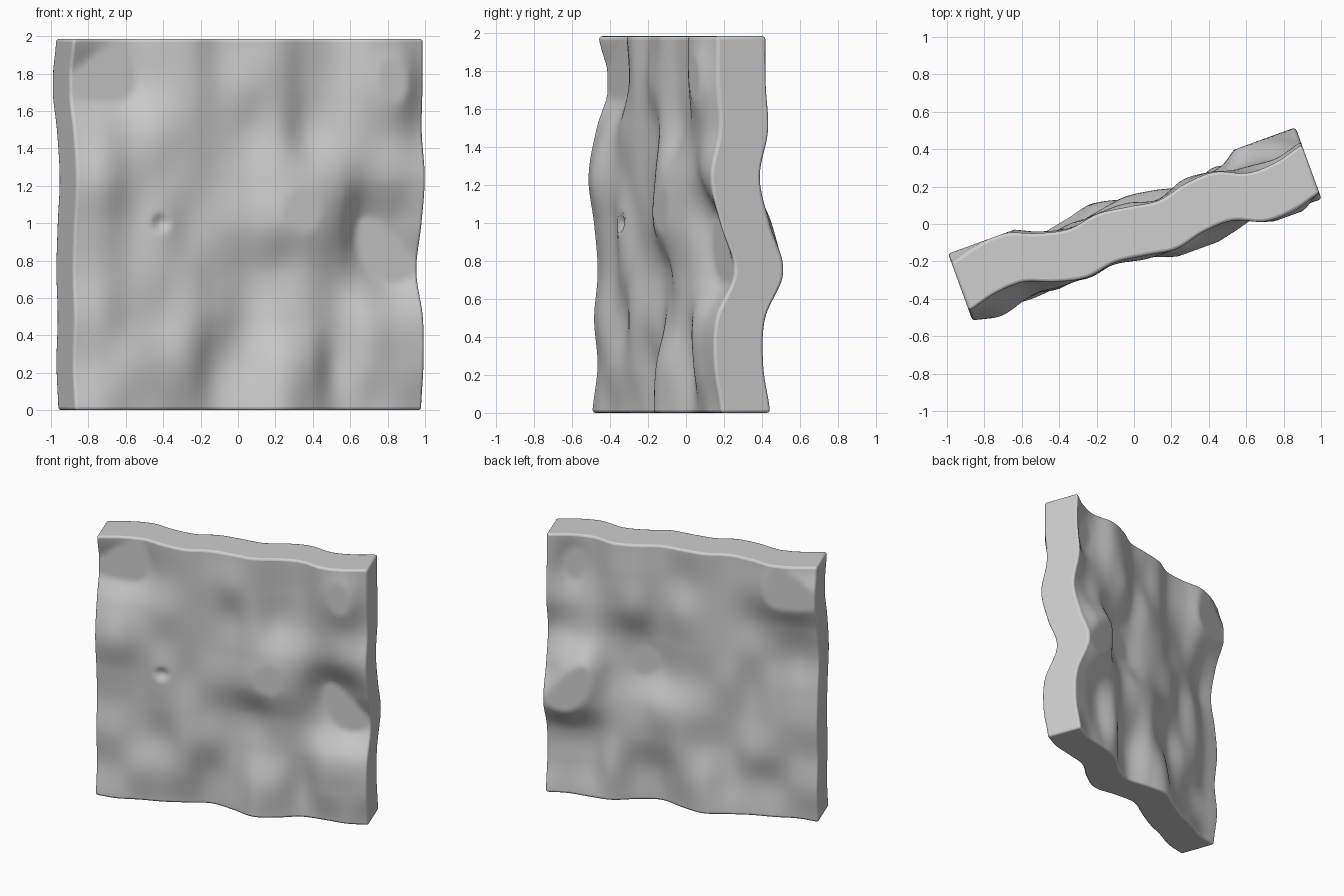
import bpy, bmesh, math
from mathutils import Matrix, Vector

if "Cube" in bpy.data.objects:
    bpy.data.objects.remove(bpy.data.objects["Cube"])

HALF = 0.988         # half length along the slab
HEIGHT = 1.985
THICK = 0.277
LOW, HIGH = -0.052, 0.105   # the waves are cut flat at these depths
N = 84               # grid resolution

# Wave depth in hundredths: rows rise from bottom to top, columns run left to right
WAVES = [
    [3, 5, 3, 2, -1, -4, 2, 10, 7, 1, 2, 4, 2],
    [0, 3, 5, 4, 3, -3, 0, 9, 8, 0, 6, 6, 6],
    [2, 4, 1, 1, 5, 2, -1, 3, 4, 2, 6, 5, 5],
    [0, 2, 1, 4, 4, 1, -1, 1, 5, 2, -4, -8, -5],
    [2, 4, 2, 5, 2, 3, 5, 10, 11, 6, -6, -4, 3],
    [5, 8, 4, 3, 3, 2, 4, 9, 9.5, 8, 4, 7, 8],
    [1, 2, 1, 4, 4, 2, 2, 6, 1, 3, 6, 7, 3],
    [-6, -8, -7, 0, 4, 3, 6, 6, 1.5, 2, 9, 12, 4],
    [0, -4, -5, 1, 4.5, 2, 4, 6.5, 3, 2.5, 9, 8.5, 4.5],
]


def cubic(p, t):
    """Smooth curve through evenly spaced values, t from 0 to 1."""
    s = min(max(t, 0), 1) * (len(p) - 1)
    i = min(int(s), len(p) - 2)
    t = s - i
    a, b, c, d = (p[min(max(i + k, 0), len(p) - 1)] for k in (-1, 0, 1, 2))
    return b + 0.5 * t * (c - a + t * (2 * a - 5 * b + 4 * c - d
                                       + t * (3 * (b - c) + d - a)))


def wave(u, z):
    column = [cubic(row, (u + 1) / 2) for row in WAVES]
    return min(max(cubic(column, z / HEIGHT) * 0.01, LOW), HIGH)


# Rippled slab: flat grid, extruded to thickness, both faces share the waves
bm = bmesh.new()
bmesh.ops.create_grid(bm, x_segments=N, y_segments=N, size=1)
for v in bm.verts:
    u, z = v.co.x * HALF, (v.co.y + 1) / 2 * HEIGHT
    v.co = Vector((u, -wave(u, z) - THICK / 2, z))
front = list(bm.verts)
ext = bmesh.ops.extrude_face_region(bm, geom=bm.faces[:], use_keep_orig=True)
back = [g for g in ext["geom"] if isinstance(g, bmesh.types.BMVert)]
bmesh.ops.translate(bm, verts=back, vec=(0, THICK, 0))

# Small round dent in the front
for v in front:
    r = math.hypot(v.co.x + 0.505, v.co.z - 1.0) / 0.05
    if r < 1:
        v.co.y += 0.03 * (1 - r * r)

bmesh.ops.recalc_face_normals(bm, faces=bm.faces)
bmesh.ops.rotate(bm, verts=bm.verts, cent=(0, 0, 0),
                 matrix=Matrix.Rotation(math.radians(20), 3, 'Z'))
mesh = bpy.data.meshes.new("rippled_slab")
bm.to_mesh(mesh)
bm.free()
slab = bpy.data.objects.new("rippled_slab", mesh)
bpy.context.collection.objects.link(slab)

# Plain grey stone
stone = bpy.data.materials.new("grey_stone")
stone.diffuse_color = (0.62, 0.62, 0.62, 1)
stone.use_nodes = True
stone.node_tree.nodes["Principled BSDF"].inputs["Base Color"].default_value = stone.diffuse_color
mesh.materials.append(stone)

# Softened rim
bevel = slab.modifiers.new("soft_rim", 'BEVEL')
bevel.width = 0.016
bevel.segments = 3
bevel.limit_method = 'ANGLE'
bevel.angle_limit = math.radians(50)

bpy.context.view_layer.objects.active = slab
slab.select_set(True)
bpy.ops.object.shade_smooth_by_angle(angle=math.radians(40))
